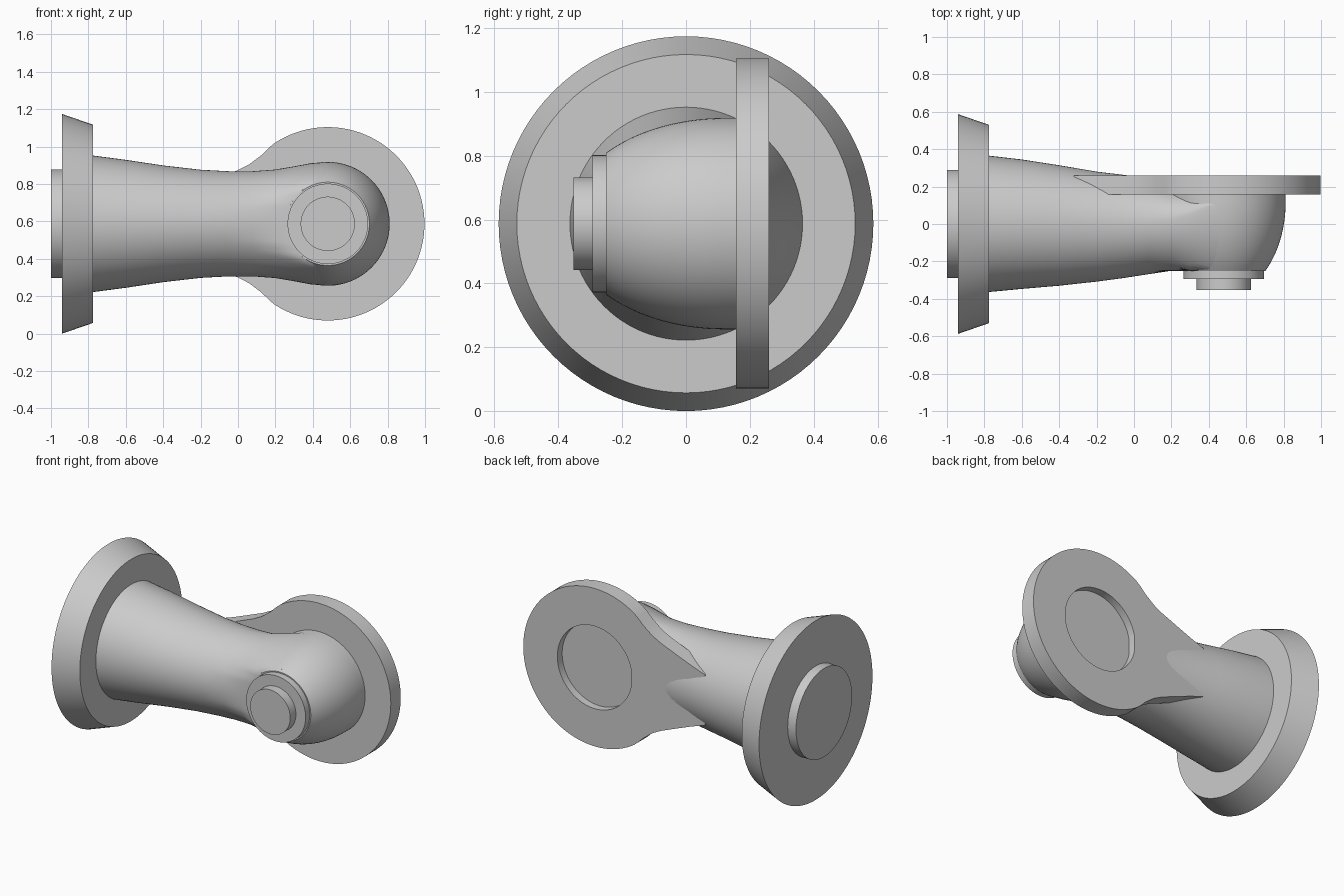
import bpy, bmesh, math

if "Cube" in bpy.data.objects:
    bpy.data.objects.remove(bpy.data.objects["Cube"], do_unlink=True)

AXIS_Z = 0.587    # height of the arm axis
HEAD_X = 0.48     # centre of the head and the plate
SIDES = 96

grey = bpy.data.materials.new("light_grey")
grey.use_nodes = True
grey.diffuse_color = (0.6, 0.6, 0.6, 1)
grey.node_tree.nodes["Principled BSDF"].inputs["Base Color"].default_value = (0.6, 0.6, 0.6, 1)


def loft(name, rings):
    """Skin a list of equal-length point rings and cap both ends."""
    bm = bmesh.new()
    loops = [[bm.verts.new(p) for p in ring] for ring in rings]
    n = len(loops[0])
    for a, b in zip(loops, loops[1:]):
        for i in range(n):
            j = (i + 1) % n
            bm.faces.new((a[i], a[j], b[j], b[i]))
    bm.faces.new(loops[0])
    bm.faces.new(loops[-1])
    bmesh.ops.recalc_face_normals(bm, faces=bm.faces)
    mesh = bpy.data.meshes.new(name)
    bm.to_mesh(mesh)
    bm.free()
    mesh.materials.append(grey)
    obj = bpy.data.objects.new(name, mesh)
    bpy.context.collection.objects.link(obj)
    bpy.ops.object.select_all(action='DESELECT')
    obj.select_set(True)
    bpy.context.view_layer.objects.active = obj
    bpy.ops.object.shade_smooth_by_angle(angle=math.radians(32))
    return obj


ANGLES = [2 * math.pi * i / SIDES for i in range(SIDES)]


def ring_x(x, r):
    return [(x, r * math.cos(a), AXIS_Z + r * math.sin(a)) for a in ANGLES]


def ring_y(y, r):
    return [(HEAD_X + r * math.cos(a), y, AXIS_Z + r * math.sin(a)) for a in ANGLES]


# Wall flange and its rear boss
loft("wall_flange", [ring_x(-0.94, 0.587), ring_x(-0.775, 0.53)])
loft("rear_boss", [ring_x(-1.0, 0.29), ring_x(-0.93, 0.29)])


# Arm: oval sections that flow into the head
def arm_ring(x, cy, front, back, half):
    ring = []
    for a in ANGLES:
        c = math.cos(a)
        y = cy + c * (back if c > 0 else front)
        ring.append((x, max(y, -0.25) if x > 0.15 else y, AXIS_Z + half * math.sin(a)))
    return ring


sections = [
    (-0.79, 0, 0.365, 0.367, 0.367),
    (-0.6, 0, 0.347, 0.345, 0.342),
    (-0.4, 0, 0.33, 0.314, 0.312),
    (-0.2, 0, 0.308, 0.28, 0.289),
    (-0.05, 0, 0.288, 0.262, 0.281),
    (0.08, 0.005, 0.273, 0.24, 0.281),
    (0.2, 0.02, 0.29, 0.18, 0.29),
    (0.3, 0.05, 0.36, 0.15, 0.307),
    (0.39, 0.09, 0.44, 0.11, 0.324),
    (HEAD_X, 0.12, 0.5, 0.08, 0.331),
]
loft("arm", [arm_ring(*s) for s in sections])

# Rounded head: an elliptical dome cut flat at the front
dome = []
for i in range(15):
    y = -0.25 + 0.37 * i / 14
    dome.append(ring_y(y, 0.331 * math.sqrt(1 - ((y - 0.12) / 0.5) ** 2)))
loft("head", dome + [ring_y(0.2, 0.331)])

# Front collar and stud
loft("front_collar", [ring_y(-0.293, 0.215), ring_y(-0.24, 0.215)])
loft("front_stud", [ring_y(-0.352, 0.145), ring_y(-0.28, 0.145)])

# Round mounting plate with a tapering neck and a shallow rear recess
neck = [(-0.31, 0.411), (-0.355, 0.367), (-0.42, 0.318), (-0.48, 0.287),
        (-0.54, 0.263), (-0.61, 0.235), (-0.7, 0.2), (-0.8, 0.165)]
start = math.atan2(neck[0][1], neck[0][0])
arc = [start * (2 * i / 72 - 1) for i in range(1, 72)]
outline = [(0.517 * math.cos(a), 0.517 * math.sin(a)) for a in arc]
outline += neck + [(x, -z) for x, z in reversed(neck)]


def plate_ring(y, radius=None):
    ring = []
    for x, z in outline:
        k = radius / math.hypot(x, z) if radius else 1
        ring.append((HEAD_X + k * x, y, AXIS_Z + k * z))
    return ring


loft("mounting_plate", [plate_ring(0.157), plate_ring(0.26),
                        plate_ring(0.26, 0.27), plate_ring(0.21, 0.27)])
